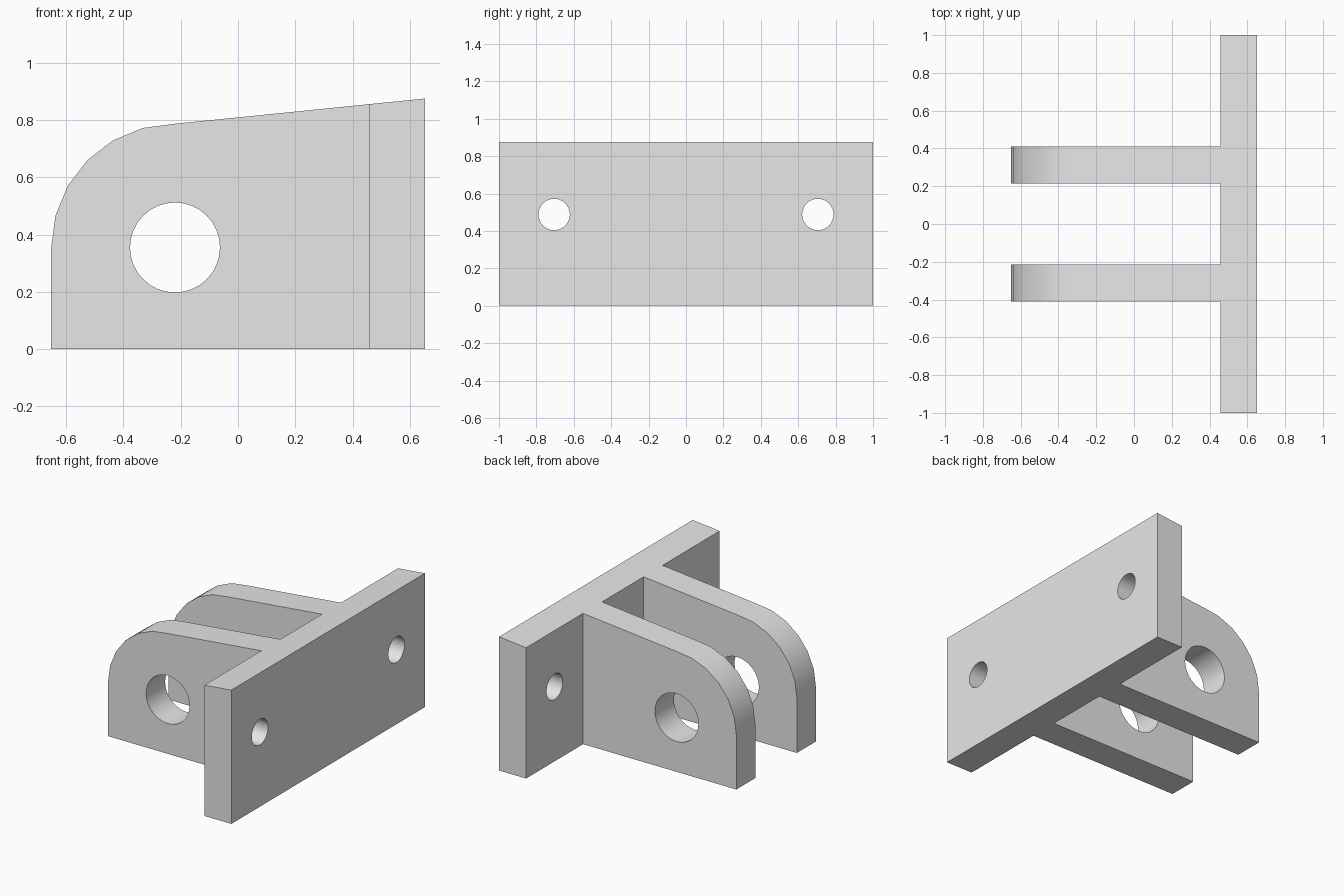
import bpy, bmesh, math
from mathutils import Matrix, Vector

cube = bpy.data.objects.get("Cube")
if cube:
    bpy.data.objects.remove(cube, do_unlink=True)

# Main dimensions
X_END, X_PLATE = 0.652, 0.457        # back face and inner face of the plate
EYE_X, EYE_Z, EYE_R = -0.22, 0.355, 0.157
ROUND_R = 0.432                      # rounded end of each lug
LUG_IN, LUG_OUT = 0.215, 0.411       # lug thickness along y
BOLT_Y, BOLT_Z, BOLT_R = 0.705, 0.488, 0.084

grey = bpy.data.materials.new("plain grey")
grey.use_nodes = True
colour = (0.8, 0.8, 0.8, 1)
grey.diffuse_color = colour
grey.node_tree.nodes["Principled BSDF"].inputs["Base Color"].default_value = colour


def make_object(name, bm):
    bmesh.ops.recalc_face_normals(bm, faces=bm.faces)
    mesh = bpy.data.meshes.new(name)
    bm.to_mesh(mesh)
    bm.free()
    mesh.materials.append(grey)
    obj = bpy.data.objects.new(name, mesh)
    bpy.context.collection.objects.link(obj)
    return obj


def box(name, low, high):
    bm = bmesh.new()
    low, high = Vector(low), Vector(high)
    bmesh.ops.create_cube(bm, size=1, matrix=Matrix.Translation((low + high) / 2)
                          @ Matrix.Diagonal((*(high - low), 1)))
    return make_object(name, bm)


def cylinder(name, centre, radius, depth, axis):
    bm = bmesh.new()
    bmesh.ops.create_cone(bm, cap_ends=True, segments=32, radius1=radius, radius2=radius,
                          depth=depth, matrix=Matrix.Translation(centre)
                          @ Matrix.Rotation(math.pi / 2, 4, axis))
    return make_object(name, bm)


def cut(target, cutter):
    cutter.hide_render = True
    mod = target.modifiers.new("cut", "BOOLEAN")
    mod.operation, mod.solver, mod.object = "DIFFERENCE", "EXACT", cutter
    bpy.context.view_layer.objects.active = target
    bpy.ops.object.modifier_apply(modifier=mod.name)
    bpy.data.objects.remove(cutter, do_unlink=True)


# Side profile, rounded at the lug end, swept over the full plate width
profile = [(X_END, 0), (EYE_X - ROUND_R, 0)]
for i in range(7):
    a = math.pi - i * math.pi / 12
    profile.append((EYE_X + ROUND_R * math.cos(a), EYE_Z + ROUND_R * math.sin(a)))
profile.append((X_END, 0.875))
bm = bmesh.new()
face = bm.faces.new([bm.verts.new((x, -1, z)) for x, z in profile])
swept = bmesh.ops.extrude_face_region(bm, geom=[face])["geom"]
bmesh.ops.translate(bm, vec=(0, 2, 0),
                    verts=[v for v in swept if isinstance(v, bmesh.types.BMVert)])
bracket = make_object("clevis_bracket", bm)

# Clear the gap between the lugs and the space outside them
for y0, y1 in ((-LUG_IN, LUG_IN), (LUG_OUT, 1.2), (-1.2, -LUG_OUT)):
    cut(bracket, box("space", (-1, y0, -0.2), (X_PLATE, y1, 1.2)))

# Pin hole through both lugs, bolt holes through the plate
cut(bracket, cylinder("pin_hole", (EYE_X, 0, EYE_Z), EYE_R, 1.5, "X"))
for side in (-1, 1):
    cut(bracket, cylinder("bolt_hole", (X_PLATE, side * BOLT_Y, BOLT_Z), BOLT_R, 0.8, "Y"))

# Smooth the rounded faces, keep the corners sharp
bpy.ops.object.select_all(action="DESELECT")
bracket.select_set(True)
bpy.context.view_layer.objects.active = bracket
bpy.ops.object.shade_smooth_by_angle(angle=math.radians(30))
